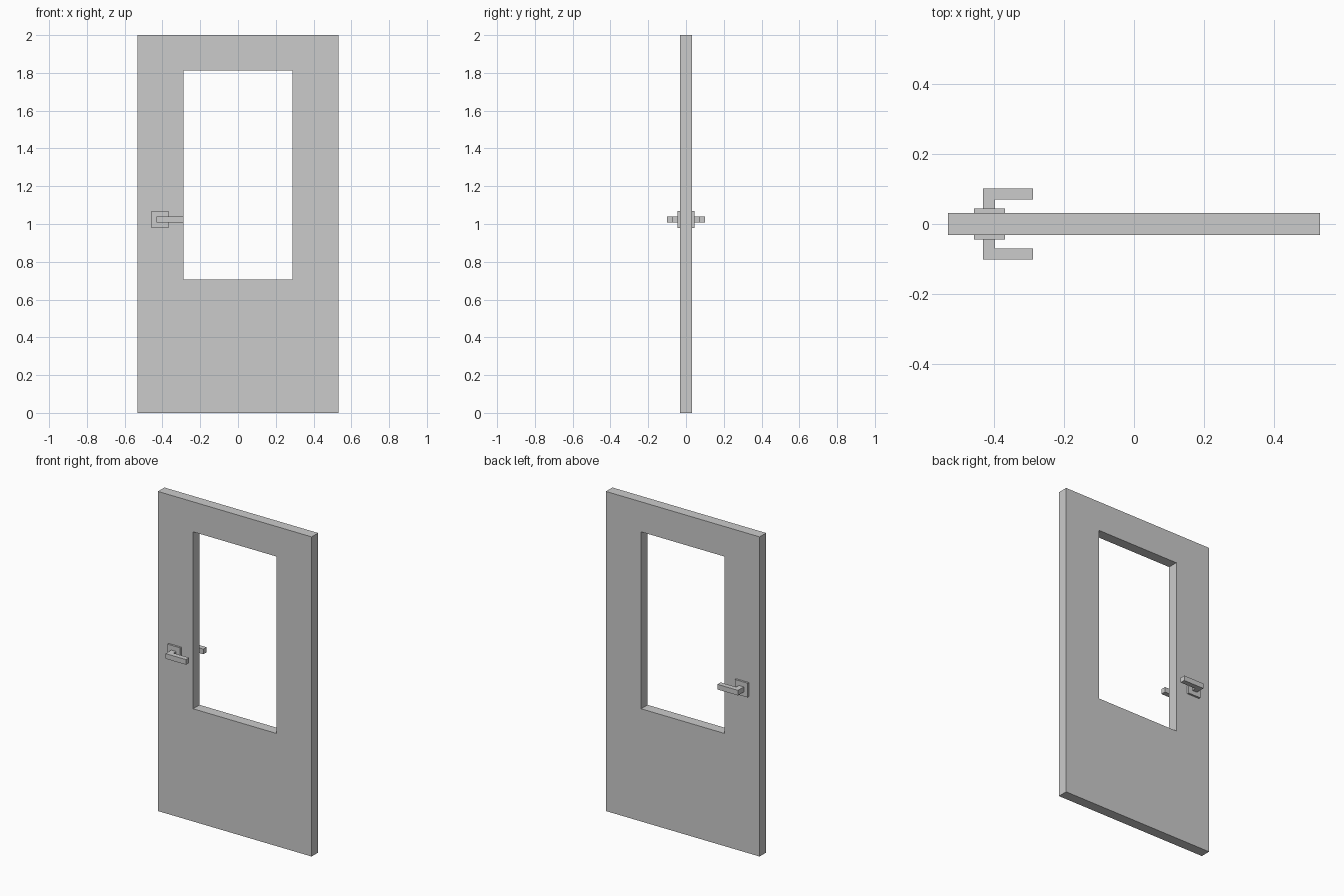
import bpy, bmesh

if "Cube" in bpy.data.objects:
    bpy.data.objects.remove(bpy.data.objects["Cube"])

HALF_W, HALF_T, HEIGHT = 0.532, 0.032, 2.0
WIN_X, WIN_Z0, WIN_Z1 = 0.288, 0.705, 1.812


def finish(name, bm, mirror=False):
    bmesh.ops.recalc_face_normals(bm, faces=bm.faces)
    mesh = bpy.data.meshes.new(name)
    bm.to_mesh(mesh)
    bm.free()
    obj = bpy.data.objects.new(name, mesh)
    bpy.context.collection.objects.link(obj)
    if mirror:  # same hardware on the front and the back
        mod = obj.modifiers.new("both_sides", 'MIRROR')
        mod.use_axis = (False, True, False)
        mod.use_mirror_merge = False
    return obj


def extrude(bm, faces, vec):
    res = bmesh.ops.extrude_face_region(bm, geom=faces)
    verts = [v for v in res["geom"] if isinstance(v, bmesh.types.BMVert)]
    bmesh.ops.translate(bm, verts=verts, vec=vec)


def rect(x0, x1, z0, z1):
    return [(x0, z0), (x1, z0), (x1, z1), (x0, z1)]


# Door panel: flat ring around the window opening, extruded through its thickness
bm = bmesh.new()
outer, inner = [
    [bm.verts.new((x, -HALF_T, z)) for x, z in pts]
    for pts in (rect(-HALF_W, HALF_W, 0, HEIGHT), rect(-WIN_X, WIN_X, WIN_Z0, WIN_Z1))
]
ring = [bm.faces.new((outer[i], outer[(i + 1) % 4], inner[(i + 1) % 4], inner[i]))
        for i in range(4)]
extrude(bm, ring, (0, 2 * HALF_T, 0))
finish("door_panel", bm)

# Square backplate of the handle
bm = bmesh.new()
plate = bm.faces.new([bm.verts.new((x, -HALF_T, z))
                      for x, z in rect(-0.457, -0.369, 0.98, 1.069)])
extrude(bm, [plate], (0, -0.012, 0))
finish("handle_backplate", bm, mirror=True)

# L-shaped lever: neck and grip as one profile seen from above
bm = bmesh.new()
profile = [(-0.431, -0.044), (-0.431, -0.1015), (-0.289, -0.1015),
           (-0.289, -0.070), (-0.397, -0.070), (-0.397, -0.044)]
lever = bm.faces.new([bm.verts.new((x, y, 1.007)) for x, y in profile])
extrude(bm, [lever], (0, 0, 0.032))
finish("handle_lever", bm, mirror=True)
